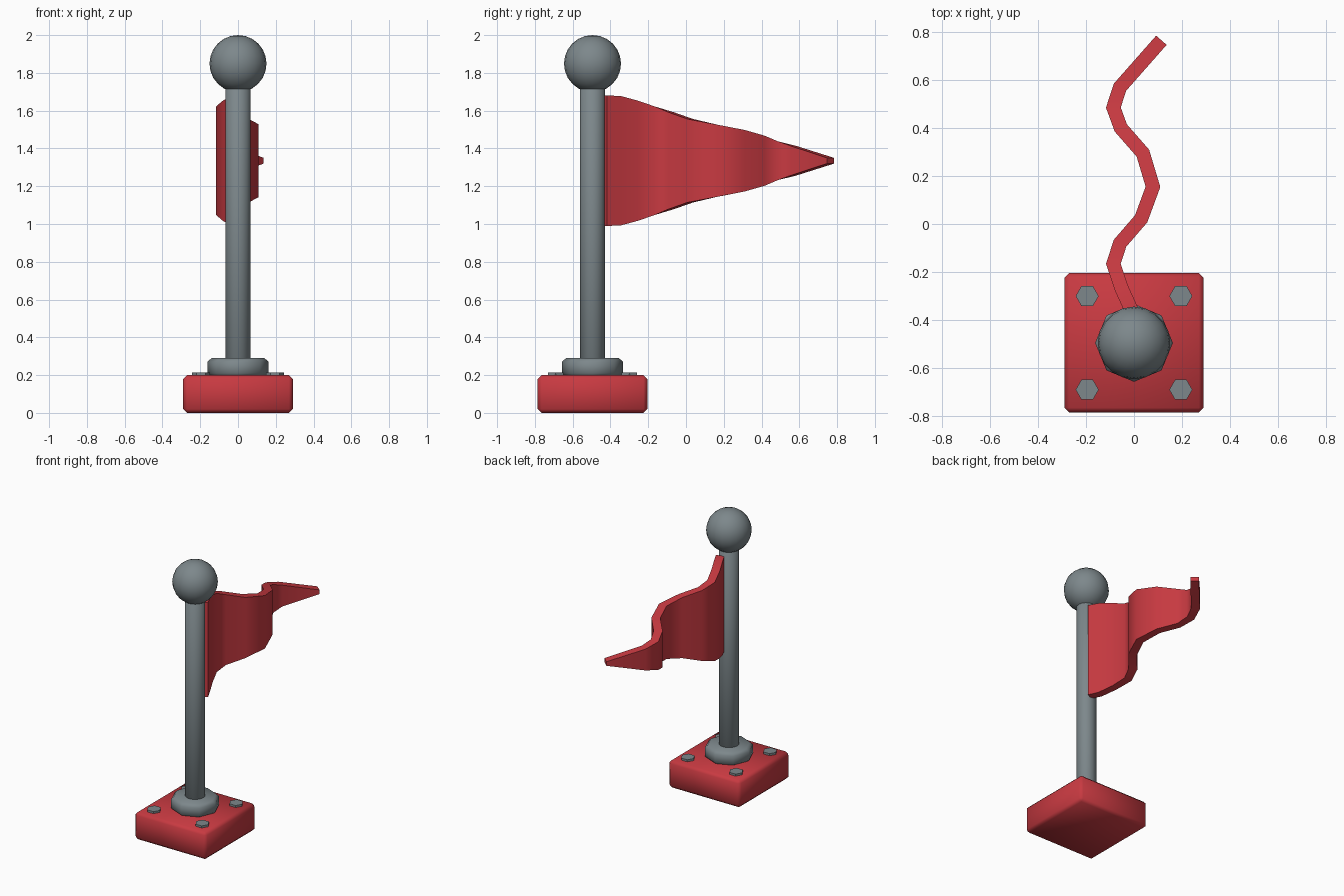
import bpy, bmesh, math
from mathutils import Vector

if "Cube" in bpy.data.objects:
    bpy.data.objects.remove(bpy.data.objects["Cube"])

CY = -0.495  # pole axis position in y


def material(name, color):
    m = bpy.data.materials.new(name)
    m.diffuse_color = (*color, 1)
    m.use_nodes = True
    m.node_tree.nodes["Principled BSDF"].inputs["Base Color"].default_value = m.diffuse_color
    return m


red = material("red", (0.58, 0.042, 0.053))
grey = material("steel grey", (0.205, 0.245, 0.26))


def finish(obj, name, mat, bevel=0, smooth=None):
    obj.name = name
    obj.data.materials.append(mat)
    if bevel:
        b = obj.modifiers.new("bevel", 'BEVEL')
        b.width = bevel
        b.segments = 1
        b.limit_method = 'ANGLE'
        b.angle_limit = math.radians(50)
        bpy.ops.object.modifier_apply(modifier=b.name)
    if smooth:
        bpy.ops.object.shade_smooth_by_angle(angle=math.radians(smooth))
    return obj


def cylinder(name, mat, sides, r, z0, z1, x=0, y=CY, turn=0, bevel=0, smooth=None):
    bpy.ops.mesh.primitive_cylinder_add(vertices=sides, radius=r, depth=z1 - z0,
                                        location=(x, y, (z0 + z1) / 2),
                                        rotation=(0, 0, turn))
    return finish(bpy.context.object, name, mat, bevel, smooth)


# Square base block
bpy.ops.mesh.primitive_cube_add(size=1, location=(0, CY, 0.1))
base = bpy.context.object
base.scale = (0.58, 0.58, 0.2)
bpy.ops.object.transform_apply(location=False, rotation=False, scale=True)
finish(base, "base", red, 0.02, 50)

# Collar, pole and ball finial
cylinder("collar", grey, 8, 0.162, 0.19, 0.29, bevel=0.02, smooth=50)
cylinder("pole", grey, 16, 0.067, 0.2, 1.73, bevel=0.015, smooth=50)
bpy.ops.mesh.primitive_uv_sphere_add(segments=20, ring_count=12, radius=0.151,
                                     location=(0, CY, 1.849))
finish(bpy.context.object, "ball_finial", grey, smooth=60)

# Hexagonal bolts at the base corners
for sx in (-1, 1):
    for sy in (-1, 1):
        cylinder("bolt", grey, 6, 0.048, 0.19, 0.215, sx * 0.195, CY + sy * 0.195,
                 turn=math.pi / 6)

# Waving pennant: plan path x, y and half height
path = [(0.025, -0.43, 0.345), (-0.01, -0.36, 0.343), (-0.053, -0.265, 0.318),
        (-0.086, -0.165, 0.287), (-0.058, -0.08, 0.257), (0.03, 0.022, 0.221),
        (0.079, 0.155, 0.193), (0.037, 0.295, 0.163), (-0.055, 0.4, 0.133),
        (-0.086, 0.485, 0.103), (-0.058, 0.57, 0.078), (0.114, 0.765, 0.015)]
bm = bmesh.new()
rings = []
pts = [Vector(p[:2]) for p in path]
for i, p in enumerate(pts):
    d0 = (p - pts[max(i - 1, 0)]).normalized() if i else (pts[1] - p).normalized()
    d1 = (pts[i + 1] - p).normalized() if i < len(pts) - 1 else d0
    t = (d0 + d1).normalized()
    n = Vector((t.y, -t.x)) * 0.029 / t.dot(d0)
    h = path[i][2]
    rings.append([bm.verts.new((p.x + s * n.x, p.y + s * n.y, 1.335 + k * h))
                  for s, k in ((1, -1), (1, 1), (-1, 1), (-1, -1))])
for a, b in zip(rings, rings[1:]):
    for j in range(4):
        k = (j + 1) % 4
        bm.faces.new((a[j], a[k], b[k], b[j]))
bm.faces.new(rings[0])
bm.faces.new(rings[-1])
bmesh.ops.recalc_face_normals(bm, faces=bm.faces)
mesh = bpy.data.meshes.new("pennant")
bm.to_mesh(mesh)
bm.free()
flag = bpy.data.objects.new("pennant", mesh)
bpy.context.collection.objects.link(flag)
bpy.ops.object.select_all(action='DESELECT')
flag.select_set(True)
bpy.context.view_layer.objects.active = flag
finish(flag, "pennant", red, smooth=50)
